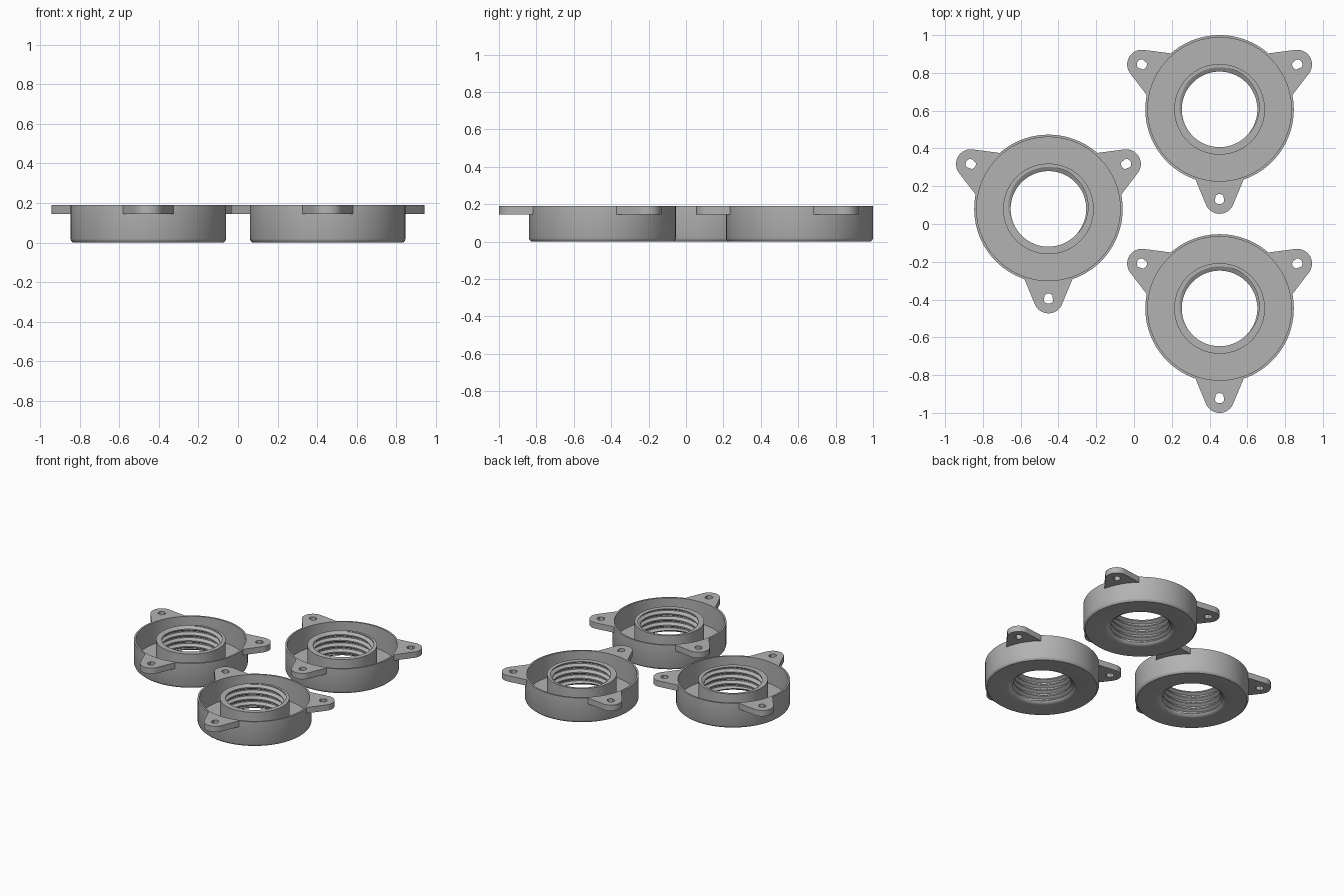
import bpy, bmesh, math
from mathutils import Matrix

if "Cube" in bpy.data.objects:
    bpy.data.objects.remove(bpy.data.objects["Cube"])

H, FLOOR = 0.19, 0.025          # overall height, floor thickness
OUT, WALL, HUB = 0.393, 0.38, 0.24
CREST, ROOT, PITCH = 0.20, 0.222, 0.044
SEG = 96
Z0 = 0.024                      # where the thread starts above the flared mouth

gray = bpy.data.materials.new("plain gray")
gray.diffuse_color = (0.45, 0.45, 0.45, 1)
gray.use_nodes = True
gray.node_tree.nodes["Principled BSDF"].inputs["Base Color"].default_value = gray.diffuse_color


def thread_radius(phase):
    """Trapezoid thread: narrow crest, sloped flanks, narrow root."""
    p = phase % 1.0
    t = abs(p * 2 - 1)          # 1 at the crest, 0 at the root
    return ROOT + (CREST - ROOT) * min(1, max(0, (t - 0.2) / 0.6))


def finish(bm, name):
    bmesh.ops.remove_doubles(bm, verts=bm.verts, dist=1e-5)
    bmesh.ops.recalc_face_normals(bm, faces=bm.faces)
    mesh = bpy.data.meshes.new(name)
    bm.to_mesh(mesh)
    bm.free()
    mesh.materials.append(gray)
    ob = bpy.data.objects.new(name, mesh)
    bpy.context.collection.objects.link(ob)
    bpy.ops.object.select_all(action='DESELECT')
    ob.select_set(True)
    bpy.context.view_layer.objects.active = ob
    bpy.ops.object.shade_smooth_by_angle(angle=math.radians(30))
    return ob


def section(turn):
    """Closed (radius, z) section of the ring at a fraction of a turn."""
    pts = [(0.245, 0), (0.232, 0.003), (0.221, 0.010), (0.215, 0.018)]
    turns = int((H - Z0) / PITCH) + 3
    for k in range(-1, turns):
        for f in (0, 0.1, 0.4, 0.6, 0.9):
            z = min(H, max(Z0, Z0 + (k + f + turn) * PITCH))
            pts.append((thread_radius((z - Z0) / PITCH - turn), z))
    pts += [(HUB, H), (HUB, FLOOR), (WALL, FLOOR), (WALL, H), (OUT, H),
            (OUT, 0.018), (0.389, 0.008), (0.380, 0)]
    return pts


def ring(name):
    bm = bmesh.new()
    cols = []
    for i in range(SEG + 1):
        a = math.tau * i / SEG
        cols.append([bm.verts.new((r * math.cos(a), r * math.sin(a), z))
                     for r, z in section(i / SEG)])
    n = len(cols[0])
    # the thread shifts one pitch per turn, so the last column closes on the first
    for c, d in zip(cols, cols[1:]):
        for j in range(n):
            k = (j + 1) % n
            bm.faces.new((c[j], d[j], d[k], c[k]))
    bmesh.ops.dissolve_degenerate(bm, dist=1e-6, edges=bm.edges)
    return finish(bm, name)


def tab(name, angle):
    """Teardrop mounting ear with a screw hole, pointing along the angle."""
    dist, r_end, r_hole, z0 = 0.475, 0.078, 0.027, 0.145
    outline = []
    for i in range(25):          # rounded tip
        a = math.radians(-114 + 228 * i / 24) * 0.58
        outline.append((dist + r_end * math.cos(a), r_end * math.sin(a)))
    for i in range(9):           # root arc buried in the wall
        a = math.radians(19.7 - 39.4 * i / 8)
        outline.append((0.387 * math.cos(a), 0.387 * math.sin(a)))
    bm = bmesh.new()
    rows = []
    for x, y in outline:
        a = math.atan2(y, x - dist)
        hx, hy = dist + r_hole * math.cos(a), r_hole * math.sin(a)
        rows.append([bm.verts.new(p) for p in
                     ((x, y, z0), (x, y, H), (hx, hy, H), (hx, hy, z0))])
    for c, d in zip(rows, rows[1:] + rows[:1]):
        for j in range(4):
            k = (j + 1) % 4
            bm.faces.new((c[j], d[j], d[k], c[k]))
    bm.transform(Matrix.Rotation(angle, 4, 'Z'))
    return finish(bm, name)


# three identical threaded rings, each with three mounting ears
for place, (cx, cy) in {"left": (-0.453, 0.08), "back": (0.453, 0.607),
                        "front": (0.453, -0.447)}.items():
    parts = [ring(f"{place}_threaded_ring")]
    parts += [tab(f"{place}_mounting_ear_{i + 1}", math.radians(d))
              for i, d in enumerate((-90, 30, 150))]
    for ob in parts:
        ob.location = (cx, cy, 0)
